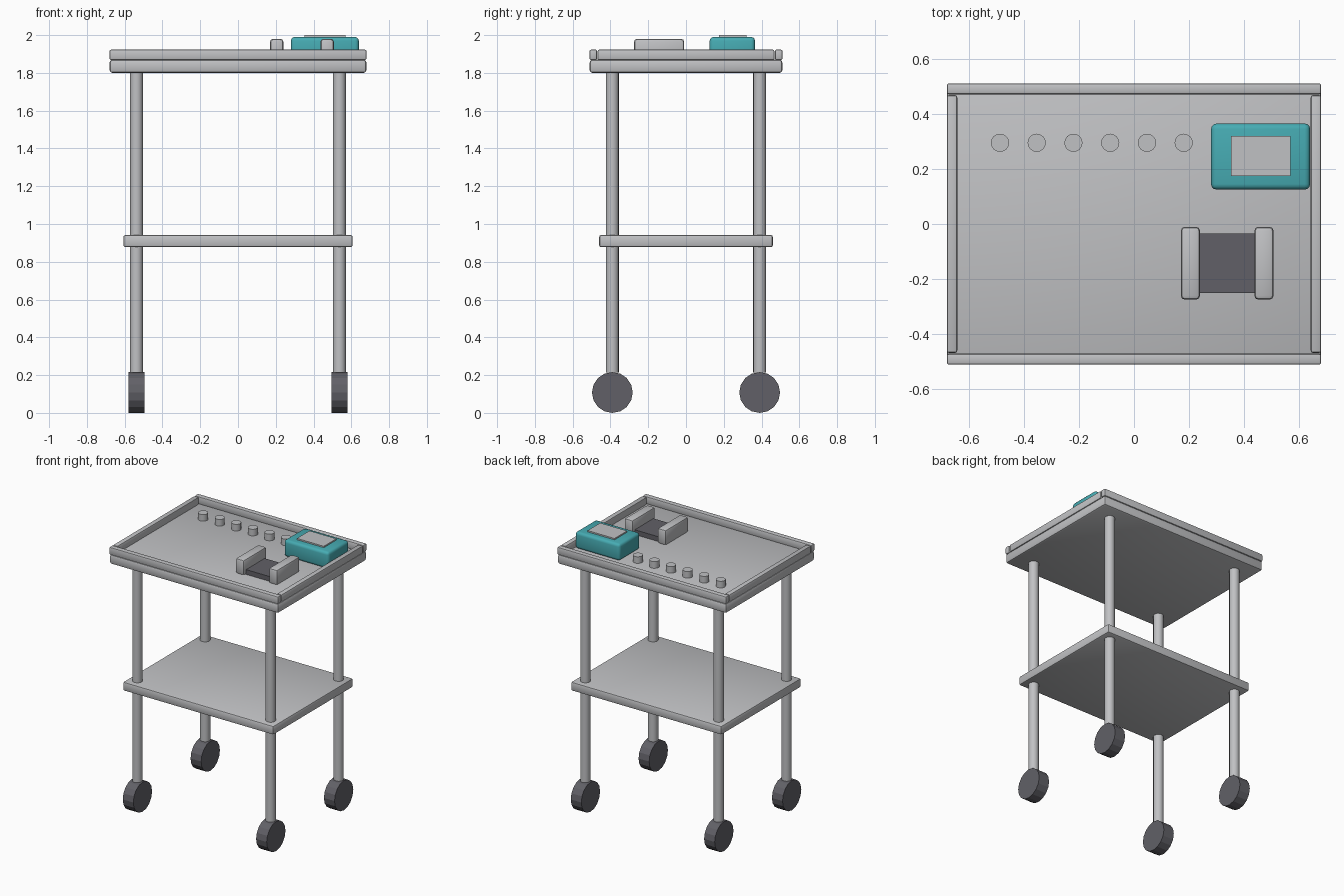
import bpy
import math

if "Cube" in bpy.data.objects:
    bpy.data.objects.remove(bpy.data.objects["Cube"])


def material(name, rgb):
    m = bpy.data.materials.new(name)
    m.diffuse_color = (*rgb, 1)
    m.use_nodes = True
    m.node_tree.nodes["Principled BSDF"].inputs["Base Color"].default_value = m.diffuse_color
    return m


GREY = material("light_grey_metal", (0.53, 0.535, 0.55))
DARK = material("dark_rubber", (0.12, 0.118, 0.135))
TEAL = material("teal_plastic", (0.062, 0.41, 0.45))


def box(name, x, y, z, mat, bevel=0.0, segments=2):
    """Box from (min, max) ranges with rounded edges."""
    bpy.ops.mesh.primitive_cube_add(
        size=1, location=[(a + b) / 2 for a, b in (x, y, z)])
    ob = bpy.context.object
    ob.name = name
    ob.scale = [b - a for a, b in (x, y, z)]
    bpy.ops.object.transform_apply(location=False, rotation=False, scale=True)
    ob.data.materials.append(mat)
    if bevel:
        mod = ob.modifiers.new("rounding", 'BEVEL')
        mod.width = bevel
        mod.segments = segments
        bpy.ops.object.modifier_apply(modifier=mod.name)
        bpy.ops.object.shade_smooth_by_angle(angle=math.radians(35))
    return ob


def cylinder(name, radius, depth, location, mat, sides, axis='Z', smooth=True):
    rot = (0, math.pi / 2, 0) if axis == 'X' else (0, 0, 0)
    bpy.ops.mesh.primitive_cylinder_add(
        vertices=sides, radius=radius, depth=depth, location=location, rotation=rot)
    ob = bpy.context.object
    ob.name = name
    ob.data.materials.append(mat)
    if smooth:
        bpy.ops.object.shade_smooth_by_angle(angle=math.radians(35))
    return ob


# Tray, lower shelf
box("top_tray", (-0.68, 0.68), (-0.51, 0.51), (1.80, 1.87), GREY, 0.015)
box("lower_shelf", (-0.607, 0.607), (-0.46, 0.46), (0.877, 0.942), GREY, 0.012)

# Rim rails around the tray
for s, side in ((-1, "front"), (1, "back")):
    yc = s * 0.491
    box(f"{side}_rail", (-0.68, 0.68), (yc - 0.02, yc + 0.02), (1.868, 1.923), GREY, 0.008)
for s, side in ((-1, "left"), (1, "right")):
    xc = s * 0.661
    box(f"{side}_rail", (xc - 0.019, xc + 0.019), (-0.468, 0.468), (1.868, 1.923), GREY, 0.008)

# Legs and wheels
for sx, lr in ((-1, "left"), (1, "right")):
    for sy, fb in ((-1, "front"), (1, "back")):
        cylinder(f"{fb}_{lr}_leg", 0.034, 1.60, (sx * 0.537, sy * 0.39, 1.015), GREY, 16)
        cylinder(f"{fb}_{lr}_wheel", 0.108, 0.085, (sx * 0.537, sy * 0.39, 0.108),
                 DARK, 16, axis='X', smooth=False)

# Row of knobs
for i in range(6):
    cylinder(f"knob_{i + 1}", 0.033, 0.05, (-0.487 + i * 0.1335, 0.295, 1.893), GREY, 16)

# Monitor and its screen
box("monitor", (0.28, 0.64), (0.125, 0.365), (1.868, 1.99), TEAL, 0.02, 3)
box("screen", (0.352, 0.568), (0.175, 0.32), (1.98, 2.0), GREY)

# Cradle: two rounded blocks with a dark pad between
for i, xc in enumerate((0.205, 0.472)):
    box(f"cradle_block_{i + 1}", (xc - 0.035, xc + 0.035), (-0.275, -0.01),
        (1.868, 1.98), GREY, 0.015)
box("cradle_pad", (0.22, 0.457), (-0.25, -0.035), (1.866, 1.905), DARK)
